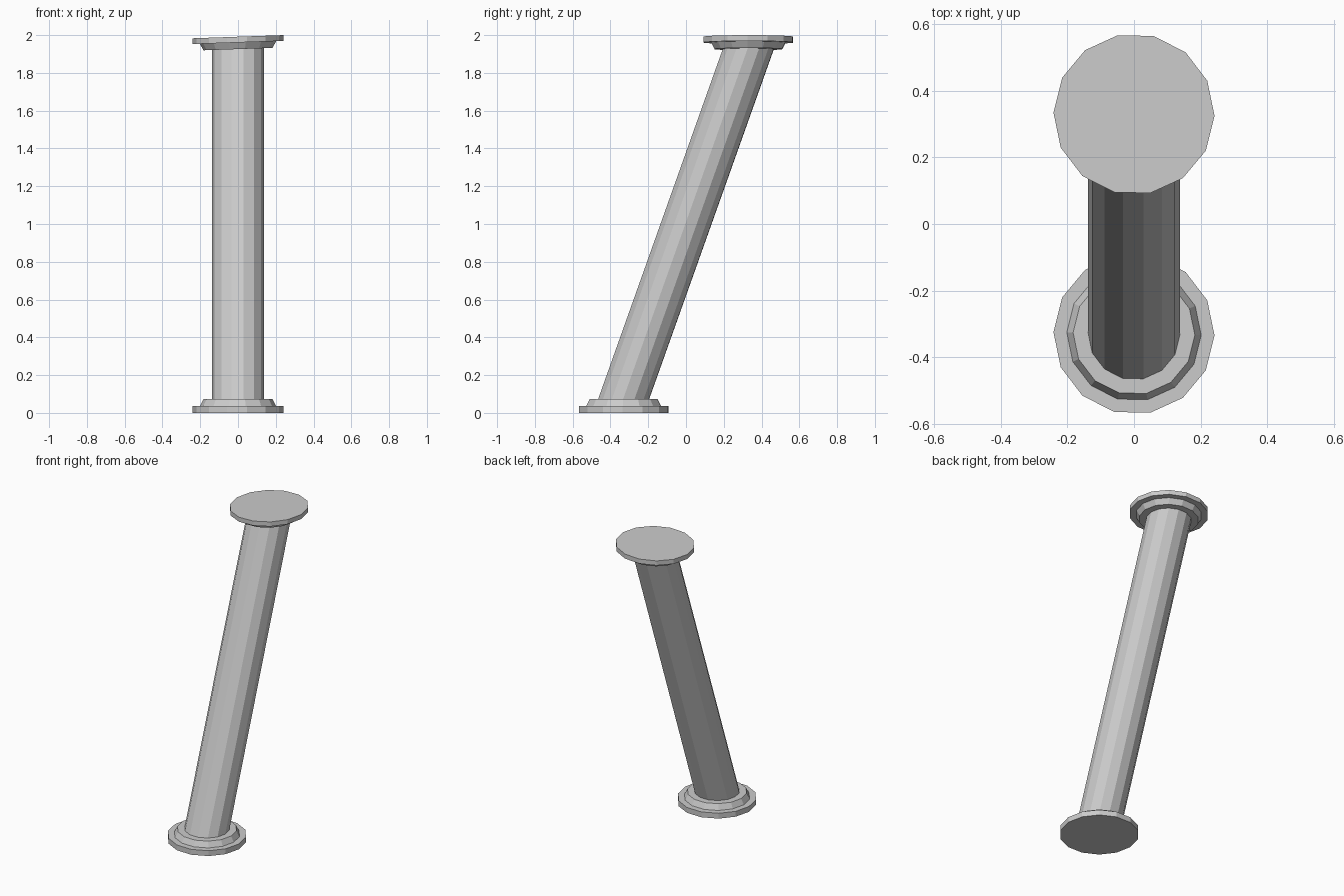
import bpy, bmesh, math

if "Cube" in bpy.data.objects:
    bpy.data.objects.remove(bpy.data.objects["Cube"])

SIDES = 14
PHASE = math.radians(-1.2)
LEAN = 0.33      # column centre runs from y = -LEAN to y = +LEAN
TILT = 0.035     # slight slope of the capital along x


def loft(name, rings, cap_start=False, cap_end=False):
    """Join horizontal rings given as (radius, centre y, z, slope)."""
    bm = bmesh.new()
    loops = []
    for r, cy, z, slope in rings:
        loop = []
        for i in range(SIDES):
            a = PHASE + 2 * math.pi * i / SIDES
            x = r * math.cos(a)
            loop.append(bm.verts.new((x, cy + r * math.sin(a), z + slope * x)))
        loops.append(loop)
    for lo, hi in zip(loops, loops[1:]):
        for i in range(SIDES):
            j = (i + 1) % SIDES
            bm.faces.new((lo[i], lo[j], hi[j], hi[i]))
    if cap_start:
        bm.faces.new(loops[0][::-1])
    if cap_end:
        bm.faces.new(loops[-1])
    mesh = bpy.data.meshes.new(name)
    bm.to_mesh(mesh)
    bm.free()
    obj = bpy.data.objects.new(name, mesh)
    bpy.context.collection.objects.link(obj)
    return obj


# Seams where the shaft meets the base and the capital
foot = (0.138, -LEAN, 0.073, 0)
neck = (0.138, LEAN, 1.926, TILT)

# Stepped base
loft("base", [(r, -LEAN, z, 0) for r, z in
              ((0.242, 0), (0.242, 0.036), (0.202, 0.036), (0.183, 0.073))] + [foot],
     cap_start=True)

# Leaning shaft
loft("shaft", [foot, neck])

# Stepped capital, slightly tilted
loft("capital", [neck] + [(r, LEAN, z, TILT) for r, z in
                          ((0.183, 1.926), (0.202, 1.961), (0.242, 1.961), (0.242, 1.9915))],
     cap_end=True)
